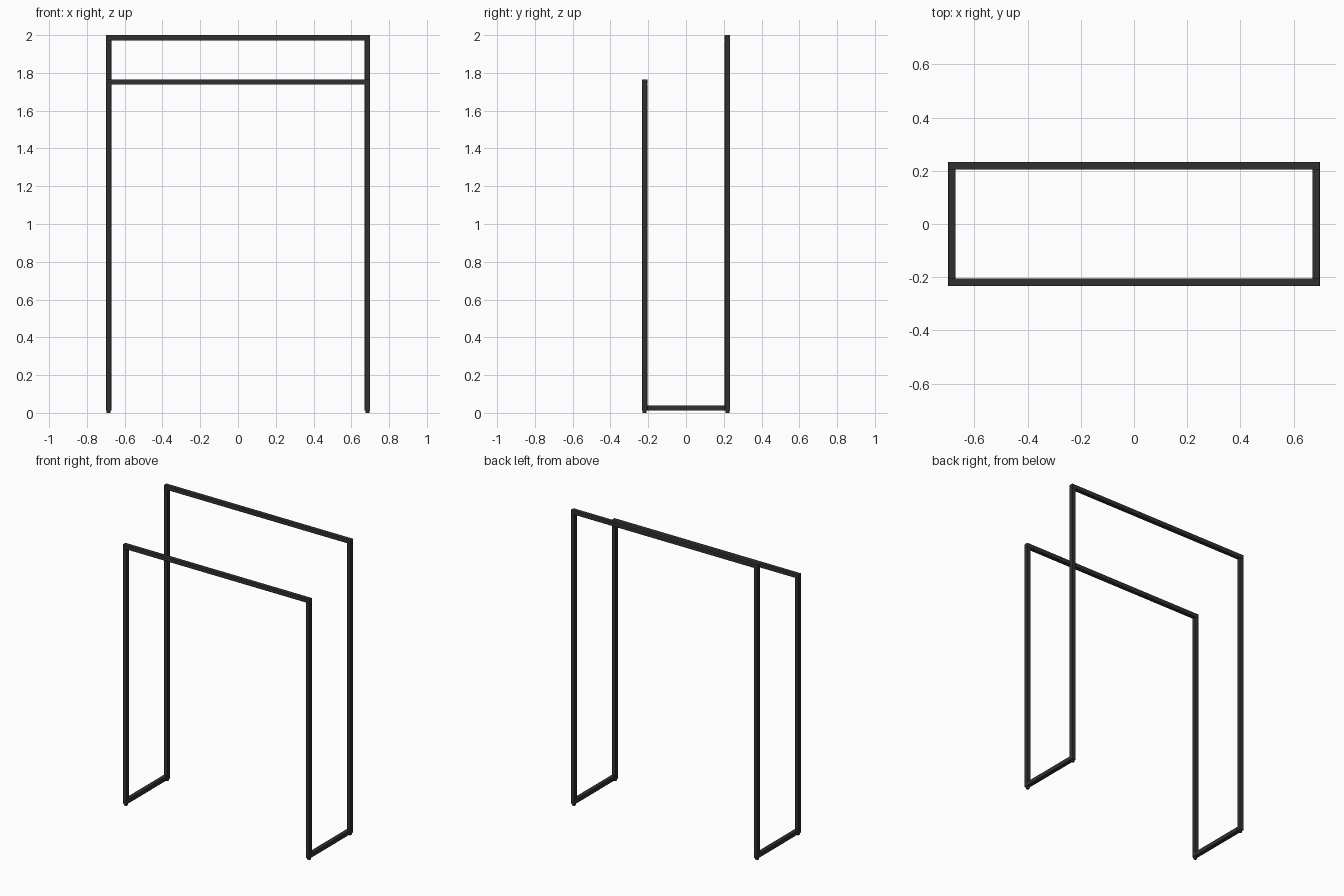
import bpy

if "Cube" in bpy.data.objects:
    bpy.data.objects.remove(bpy.data.objects["Cube"])

T = 0.028            # square tube thickness
X, Y = 0.685, 0.219  # tube centre lines
FOOT = 0.012         # foot pad height

metal = bpy.data.materials.new("dark_metal")
metal.diffuse_color = (0.03, 0.03, 0.03, 1)
metal.use_nodes = True
metal.node_tree.nodes["Principled BSDF"].inputs["Base Color"].default_value = metal.diffuse_color


def finish(ob, name):
    ob.name = name
    ob.data.materials.append(metal)
    return ob


def tube(name, lo, hi):
    """Square tube filling the box between two corners, with slightly eased edges."""
    bpy.ops.mesh.primitive_cube_add(size=1, location=[(a + b) / 2 for a, b in zip(lo, hi)])
    ob = finish(bpy.context.object, name)
    size = [b - a for a, b in zip(lo, hi)]
    for v in ob.data.vertices:
        v.co = [c * s for c, s in zip(v.co, size)]
    bev = ob.modifiers.new("eased_edges", "BEVEL")
    bev.width = 0.0015
    bev.segments = 2
    return ob


h = T / 2
for end, y, top in (("front", -Y, 1.766), ("back", Y, 2.0)):
    # Full-width top bar
    tube(end + "_top_bar", (-X - h, y - h, top - T), (X + h, y + h, top))
    for side, x in (("left", -X), ("right", X)):
        # Upright post and its foot pad
        tube(f"{end}_{side}_post", (x - h, y - h, FOOT), (x + h, y + h, top - T))
        bpy.ops.mesh.primitive_cylinder_add(vertices=24, radius=0.011, depth=FOOT,
                                            location=(x, y, FOOT / 2))
        finish(bpy.context.object, f"{end}_{side}_foot")

# Base rails joining front and back posts
for side, x in (("left", -X), ("right", X)):
    tube(side + "_base_rail", (x - h, -Y + h, FOOT), (x + h, Y - h, FOOT + T))
